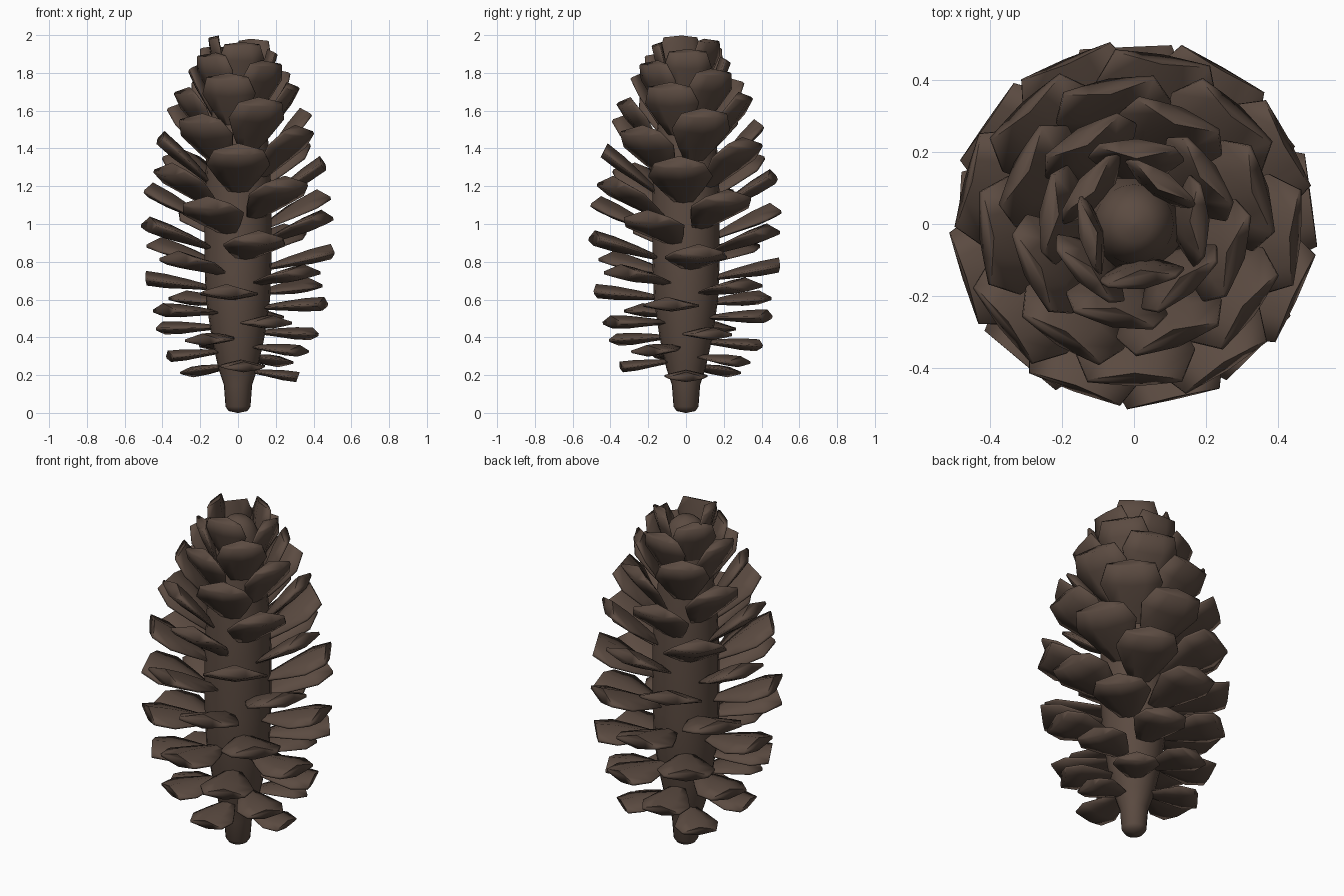
import bpy, bmesh, math
from mathutils import Vector, Matrix

if "Cube" in bpy.data.objects:
    bpy.data.objects.remove(bpy.data.objects["Cube"])

brown = bpy.data.materials.new("bark brown")
brown.diffuse_color = (0.105, 0.070, 0.053, 1)
brown.use_nodes = True
brown.node_tree.nodes["Principled BSDF"].inputs["Base Color"].default_value = brown.diffuse_color

# radius and height of the woody core, stem end to tip
CORE = [(0, 0.0), (0.05, 0.01), (0.066, 0.033), (0.075, 0.15), (0.105, 0.24), (0.14, 0.4),
        (0.17, 0.6), (0.178, 0.8), (0.178, 1.15), (0.165, 1.4), (0.135, 1.65),
        (0.11, 1.82), (0.085, 1.88), (0.05, 1.91), (0, 1.92)]
COUNT = 60
GOLDEN = math.radians(137.508)


def core_radius(z):
    for (r0, z0), (r1, z1) in zip(CORE, CORE[1:]):
        if z0 <= z <= z1:
            return r0 + (r1 - r0) * (z - z0) / (z1 - z0)
    return 0.1


def finish(bm, name, angle):
    bmesh.ops.recalc_face_normals(bm, faces=bm.faces)
    mesh = bpy.data.meshes.new(name)
    bm.to_mesh(mesh)
    bm.free()
    mesh.materials.append(brown)
    obj = bpy.data.objects.new(name, mesh)
    bpy.context.collection.objects.link(obj)
    bpy.ops.object.select_all(action='DESELECT')
    obj.select_set(True)
    bpy.context.view_layer.objects.active = obj
    bpy.ops.object.shade_smooth_by_angle(angle=math.radians(angle))


def loft(bm, rings):
    loops = [[bm.verts.new(p) for p in ring] for ring in rings]
    for a, b in zip(loops, loops[1:]):
        n = len(a)
        for j in range(n):
            bm.faces.new((a[j], a[(j + 1) % n], b[(j + 1) % n], b[j]))
    bm.faces.new(loops[0])
    bm.faces.new(loops[-1])


# core and stem
bm = bmesh.new()
SIDES = 20
loft(bm, [[(max(r, 0.004) * math.cos(2 * math.pi * j / SIDES),
            max(r, 0.004) * math.sin(2 * math.pi * j / SIDES), z) for j in range(SIDES)]
          for r, z in CORE])
finish(bm, "core", 50)

# one scale: (length fraction, half width, upper ridge, lower ridge, half edge)
STATIONS = [(0, 0.04, 0.014, 0.012, 0.004), (0.35, 0.11, 0.032, 0.022, 0.005),
            (0.7, 0.168, 0.045, 0.034, 0.006), (1, 0.132, 0.047, 0.034, 0.008)]

# scales in a golden-angle spiral, drooping at the foot and upright at the top
bm = bmesh.new()
for i in range(COUNT):
    t = i / (COUNT - 1)
    length = 0.25 + 0.122 * math.sin(math.pi * t)
    size = length / 0.365
    lift = math.sin(math.pi * t ** 2.5)
    root_z = 0.22 + 1.52 * t + 0.018 * lift
    root_r = max(core_radius(root_z) - 0.03, 0.06)
    tilt = math.radians(-8 + 88 * t ** 1.4 + 2 * lift)
    place = (Matrix.Rotation(i * GOLDEN, 4, 'Z') @ Matrix.Translation((root_r, 0, root_z))
             @ Matrix.Rotation(-tilt, 4, 'Y'))
    rings = []
    for s, w, up, low, e in STATIONS:
        w, up, low, e = w * size, up * size, low * size, e * size
        section = [(-w, -e), (-w * 0.45, -low * 0.68), (0, -low), (w * 0.45, -low * 0.68), (w, -e),
                   (w, e), (w * 0.45, up * 0.62), (0, up), (-w * 0.45, up * 0.62), (-w, e)]
        # the end face leans outward at its upper edge
        rings.append([place @ Vector((s * length + 0.2 * s * z, y, z)) for y, z in section])
    loft(bm, rings)
finish(bm, "scales", 80)
